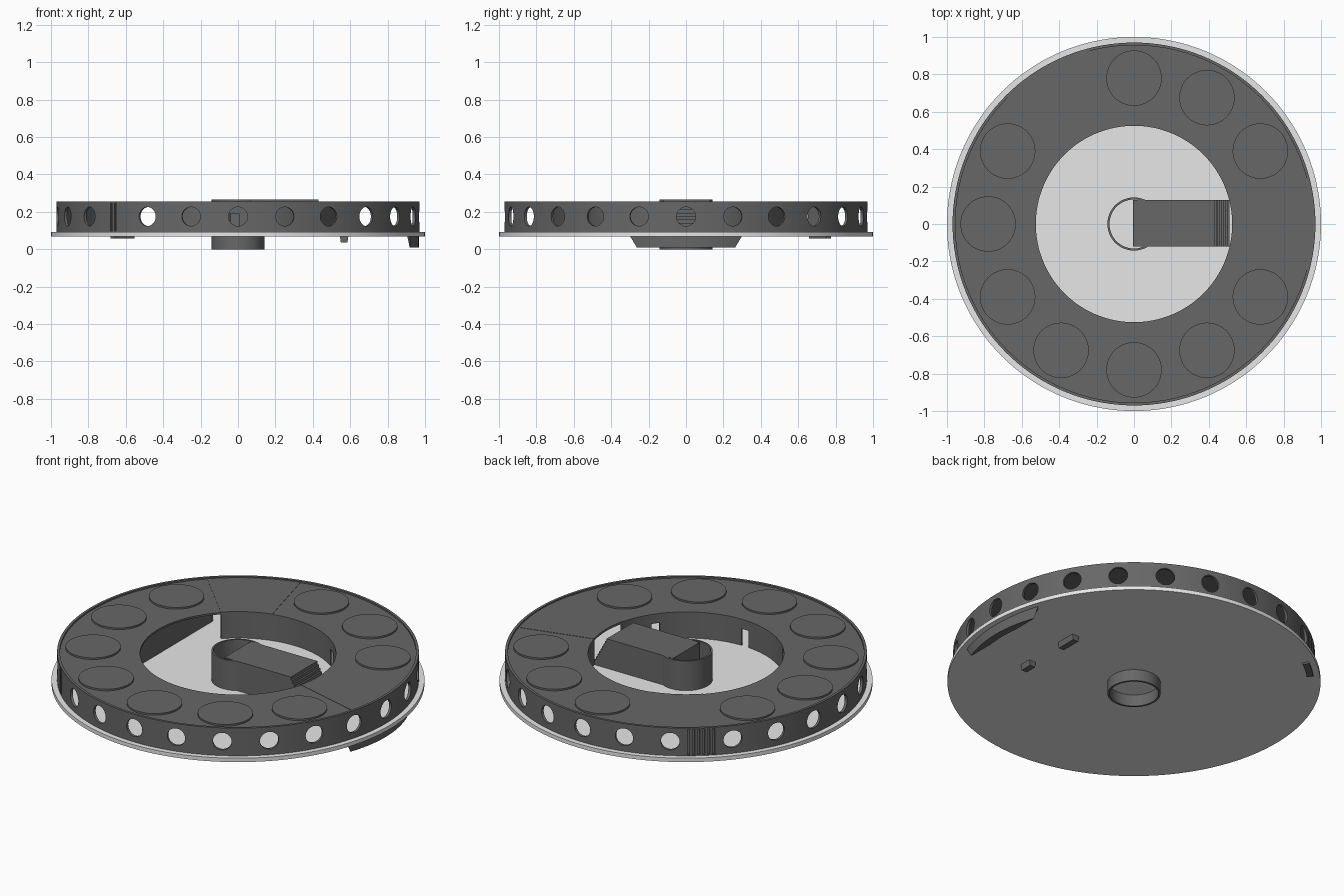
import bpy, bmesh, math
from mathutils import Matrix

cube = bpy.data.objects.get("Cube")
if cube:
    bpy.data.objects.remove(cube, do_unlink=True)


def material(name, v):
    m = bpy.data.materials.new(name)
    m.use_nodes = True
    m.diffuse_color = (v, v, v, 1)
    bsdf = m.node_tree.nodes["Principled BSDF"]
    bsdf.inputs["Base Color"].default_value = (v, v, v, 1)
    bsdf.inputs["Roughness"].default_value = 0.7
    return m


DARK = material("dark grey", 0.136)
LIGHT = material("light grey", 0.80)


def smooth(ob):
    bpy.ops.object.select_all(action='DESELECT')
    bpy.context.view_layer.objects.active = ob
    ob.select_set(True)
    bpy.ops.object.shade_smooth_by_angle(angle=math.radians(30))


def finish(name, bm, mat):
    bmesh.ops.recalc_face_normals(bm, faces=bm.faces)
    me = bpy.data.meshes.new(name)
    bm.to_mesh(me)
    bm.free()
    ob = bpy.data.objects.new(name, me)
    bpy.context.scene.collection.objects.link(ob)
    me.materials.append(mat)
    smooth(ob)
    return ob


def sweep(name, profile, mat=DARK, a0=0, a1=360):
    """Turn a closed (radius, z) profile about z from a0 to a1 degrees."""
    bm = bmesh.new()
    full = a1 - a0 == 360
    n = max(2, round((a1 - a0) / 2.5))
    rings = []
    for i in range(n if full else n + 1):
        a = math.radians(a0 + (a1 - a0) * i / n)
        rings.append([bm.verts.new((r * math.cos(a), r * math.sin(a), z)) for r, z in profile])
    k = len(profile)
    for i in range(n):
        p, q = rings[i], rings[(i + 1) % len(rings)]
        for j in range(k):
            bm.faces.new((p[j], q[j], q[(j + 1) % k], p[(j + 1) % k]))
    if not full:
        bm.faces.new(rings[0])
        bm.faces.new(rings[-1])
    return finish(name, bm, mat)


def arc(name, r0, r1, z0, z1, a0=0, a1=360, mat=DARK):
    return sweep(name, [(r0, z0), (r1, z0), (r1, z1), (r0, z1)], mat, a0, a1)


def disc(name, r, z0, z1, mat=DARK, x=0, y=0, seg=144):
    bm = bmesh.new()
    bmesh.ops.create_cone(bm, cap_ends=True, segments=seg, radius1=r, radius2=r, depth=z1 - z0,
                          matrix=Matrix.Translation((x, y, (z0 + z1) / 2)))
    return finish(name, bm, mat)


def extrude_xz(name, pts, y0, y1):
    """Side outline in x and z, extruded along y."""
    bm = bmesh.new()
    f = bm.faces.new([bm.verts.new((x, y0, z)) for x, z in pts])
    g = bmesh.ops.extrude_face_region(bm, geom=[f])
    bmesh.ops.translate(bm, vec=(0, y1 - y0, 0),
                        verts=[v for v in g["geom"] if isinstance(v, bmesh.types.BMVert)])
    return finish(name, bm, DARK)


# Base: one light disc
disc("floor_plate", 1.0, 0.068, 0.091, LIGHT)

# Outer wall with round ports; the left-hand section is offset between two grooved grips
outer_wall = arc("outer_wall", 0.955, 0.97, 0.09, 0.255)
bm = bmesh.new()
for deg in [240 + 15 * i for i in range(17)] + [140 + 15 * i for i in range(6)]:
    turn = Matrix.Rotation(math.radians(deg), 4, 'Z')
    lay = Matrix.Rotation(math.radians(90), 4, 'Y')
    bmesh.ops.create_cone(bm, cap_ends=True, segments=32, radius1=0.051, radius2=0.051, depth=0.1,
                          matrix=turn @ Matrix.Translation((0.96, 0, 0.175)) @ lay)
for deg in [125.8 + 1.6 * i for i in range(6)] + [225.8, 227.4]:
    turn = Matrix.Rotation(math.radians(deg), 4, 'Z')
    bmesh.ops.create_cube(bm, size=1, matrix=turn @ Matrix.Translation((0.982, 0, 0.172))
                          @ Matrix.Diagonal((0.04, 0.013, 0.15, 1)))
cutter = finish("port_cutter", bm, DARK)
cut = outer_wall.modifiers.new("ports", 'BOOLEAN')
cut.object = cutter
cut.operation = 'DIFFERENCE'
cut.solver = 'EXACT'
smooth(outer_wall)
bpy.ops.object.modifier_apply(modifier=cut.name)
bpy.data.objects.remove(cutter, do_unlink=True)
smooth(outer_wall)

# Top ring in sections; the two lids sit slightly proud
for name, a0, a1, z in (("top_ring_right", 15, 104.5, 0.246), ("latch_lid", 104.5, 135, 0.248),
                        ("top_ring_left", 135, 345, 0.246), ("chute_lid", 345, 375, 0.248)):
    arc(name, 0.525, 0.956, 0.235, z, a0, a1)

# Raised round caps, one per compartment
for deg in range(30, 360, 30):
    if deg != 120:
        a = math.radians(deg)
        disc("round_cap", 0.148, 0.24, 0.256, DARK, 0.78 * math.cos(a), 0.78 * math.sin(a), 64)

# Inner wall, notched at three places and open at the chute and the left side
notches = (49.5, 265.5, 320.5)
for a0, a1 in ((14, 49.5), (54.5, 135), (225, 265.5), (270.5, 320.5), (325.5, 346)):
    arc("inner_wall", 0.525, 0.537, 0.09, 0.24, a0, a1)
for a0 in notches:
    arc("inner_wall_bridge", 0.525, 0.537, 0.19, 0.24, a0, a0 + 5)
extrude_xz("left_partition", [(-0.547, 0.09), (-0.535, 0.09), (-0.535, 0.24), (-0.547, 0.24)],
           -0.53, 0.53)

# Hub tube above and below the floor
arc("hub_tube", 0.131, 0.142, 0.09, 0.266)
arc("hub_socket", 0.131, 0.142, 0.0, 0.07)

# Chute block with a stepped end
steps = 8
outline = [(-0.005, 0.09), (0.51, 0.09)]
for i in reversed(range(steps)):
    x, z = 0.43 + 0.01 * i, 0.266 - 0.018 * (i + 1)
    outline += [(x + 0.01, z), (x, z)]
outline += [(0.43, 0.266), (-0.005, 0.266)]
extrude_xz("chute_block", outline, -0.12, 0.128)

# Underside: tapered skid with a straight inner side, small hooks and latch foot
skid = sweep("skid", [(0.925, 0.01), (0.968, 0.01), (0.968, 0.07), (0.91, 0.07)], DARK, -18, 18)
for v in skid.data.vertices:
    low = v.co.z < 0.03
    v.co.x = max(v.co.x, 0.918 if low else 0.905)
    if low:
        v.co.y *= 0.88
for y0, y1 in ((0.07, 0.19), (-0.24, -0.17)):
    extrude_xz("hook", [(0.55, 0.035), (0.585, 0.035), (0.59, 0.07), (0.545, 0.07)], y0, y1)
arc("latch_foot", 0.93, 0.965, 0.058, 0.07, 126.5, 135)
